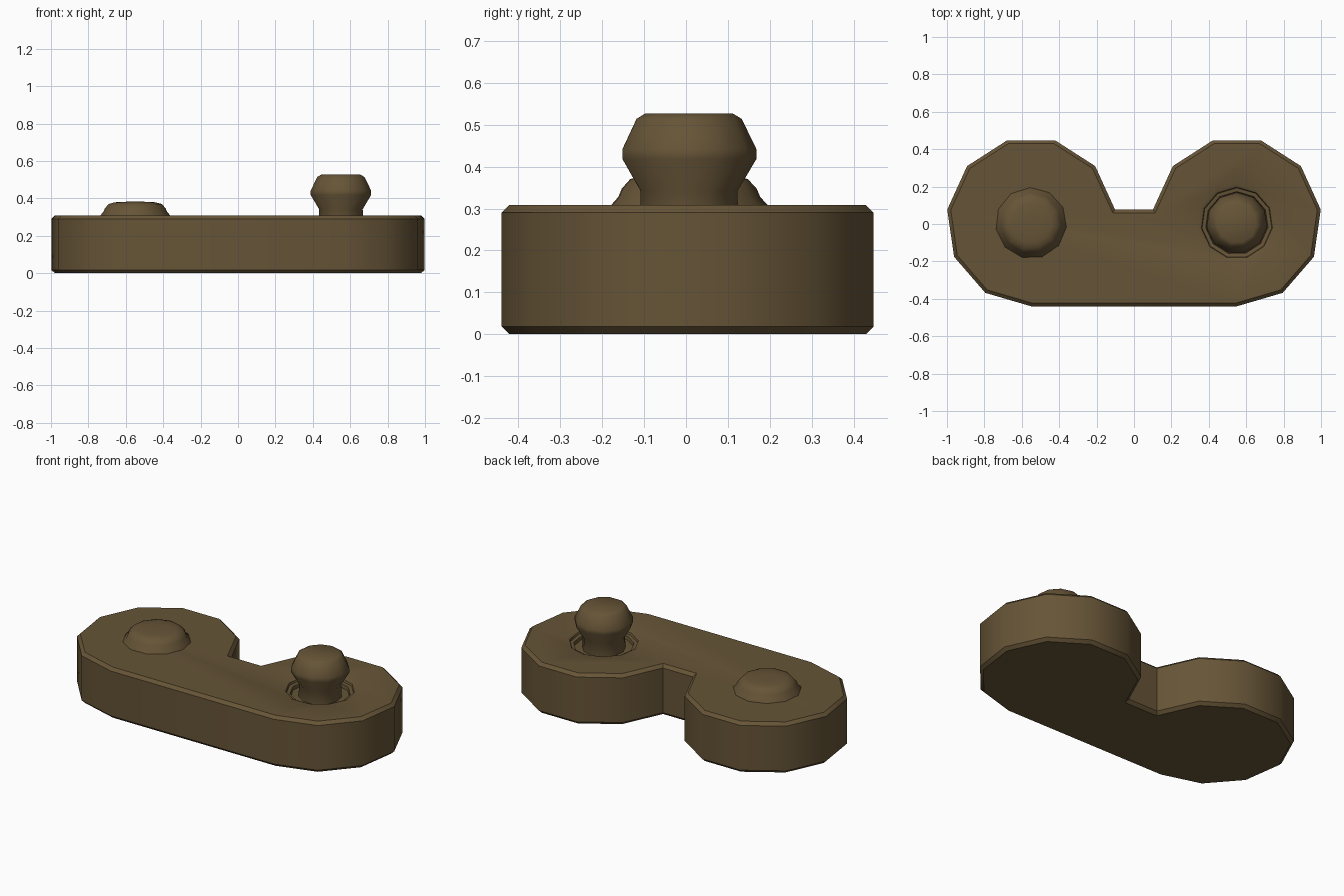
import bpy, bmesh, math

cube = bpy.data.objects.get("Cube")
if cube:
    bpy.data.objects.remove(cube, do_unlink=True)

SIDES = 11
STEP = 2 * math.pi / SIDES
LOBE_X, LOBE_Y, LOBE_R = 0.55, 0.013, 0.453
HEIGHT = 0.308

brown = bpy.data.materials.new("warm_brown")
brown.use_nodes = True
colour = (0.133, 0.089, 0.038, 1)
brown.diffuse_color = colour
shader = brown.node_tree.nodes["Principled BSDF"]
shader.inputs["Base Color"].default_value = colour
shader.inputs["Roughness"].default_value = 0.8


def finish(bm, name):
    bmesh.ops.recalc_face_normals(bm, faces=bm.faces[:])
    mesh = bpy.data.meshes.new(name)
    bm.to_mesh(mesh)
    bm.free()
    mesh.materials.append(brown)
    obj = bpy.data.objects.new(name, mesh)
    bpy.context.collection.objects.link(obj)
    return obj


def smooth(obj):
    bpy.ops.object.select_all(action="DESELECT")
    obj.select_set(True)
    bpy.context.view_layer.objects.active = obj
    bpy.ops.object.shade_smooth_by_angle(angle=math.radians(36))


def lathe(name, cx, cy, profile, turn):
    """Closed eleven-sided solid from (radius, height) rings."""
    bm = bmesh.new()
    rings = [[bm.verts.new((cx + r * math.cos(turn + k * STEP),
                            cy + r * math.sin(turn + k * STEP), z))
              for k in range(SIDES)] for r, z in profile]
    for low, high in zip(rings, rings[1:]):
        for k in range(SIDES):
            n = (k + 1) % SIDES
            bm.faces.new((low[k], low[n], high[n], high[k]))
    bm.faces.new(rings[0][::-1])
    bm.faces.new(rings[-1])
    return finish(bm, name)


# Body: two lobes joined by a straight front edge and a notched back
right_half = [(LOBE_X + LOBE_R * math.cos(-math.pi / 2 + k * STEP),
               LOBE_Y + LOBE_R * math.sin(-math.pi / 2 + k * STEP))
              for k in range(9)]
outline = right_half + [(-x, y) for x, y in reversed(right_half)]
bm = bmesh.new()
base = bm.faces.new([bm.verts.new((x, y, 0)) for x, y in outline])
extruded = bmesh.ops.extrude_face_region(bm, geom=[base], use_keep_orig=True)["geom"]
bmesh.ops.translate(bm, vec=(0, 0, HEIGHT),
                    verts=[g for g in extruded if isinstance(g, bmesh.types.BMVert)])
bmesh.ops.recalc_face_normals(bm, faces=bm.faces[:])
rims = [e for e in bm.edges if abs(e.verts[0].co.z - e.verts[1].co.z) < 0.01]
bmesh.ops.bevel(bm, geom=rims, offset=0.018, segments=1, affect="EDGES")
body = finish(bm, "body")

# Stepped socket around the pin
cutter = lathe("socket_cutter", LOBE_X, 0.005,
               [(0.165, 0.265), (0.168, 0.285), (0.188, 0.288),
                (0.192, 0.3), (0.21, HEIGHT), (0.21, 0.4)], math.radians(-106))
cutter.hide_render = True
bpy.context.view_layer.objects.active = body
cut = body.modifiers.new("socket", "BOOLEAN")
cut.operation = "DIFFERENCE"
cut.solver = "EXACT"
cut.object = cutter
bpy.ops.object.modifier_apply(modifier=cut.name)
bpy.data.objects.remove(cutter, do_unlink=True)
smooth(body)

# Pin with a narrow neck and flared head
smooth(lathe("pin", LOBE_X, 0.005,
             [(0.12, 0.25), (0.118, 0.342), (0.163, 0.418), (0.163, 0.442),
              (0.128, 0.514), (0.106, 0.527)], math.radians(-106)))

# Low rounded button
smooth(lathe("button", -LOBE_X, 0.005,
             [(0.193, 0.3), (0.19, HEIGHT), (0.172, 0.328), (0.164, 0.347),
              (0.143, 0.37), (0.11, 0.379), (0.05, 0.382)], math.radians(-72)))
